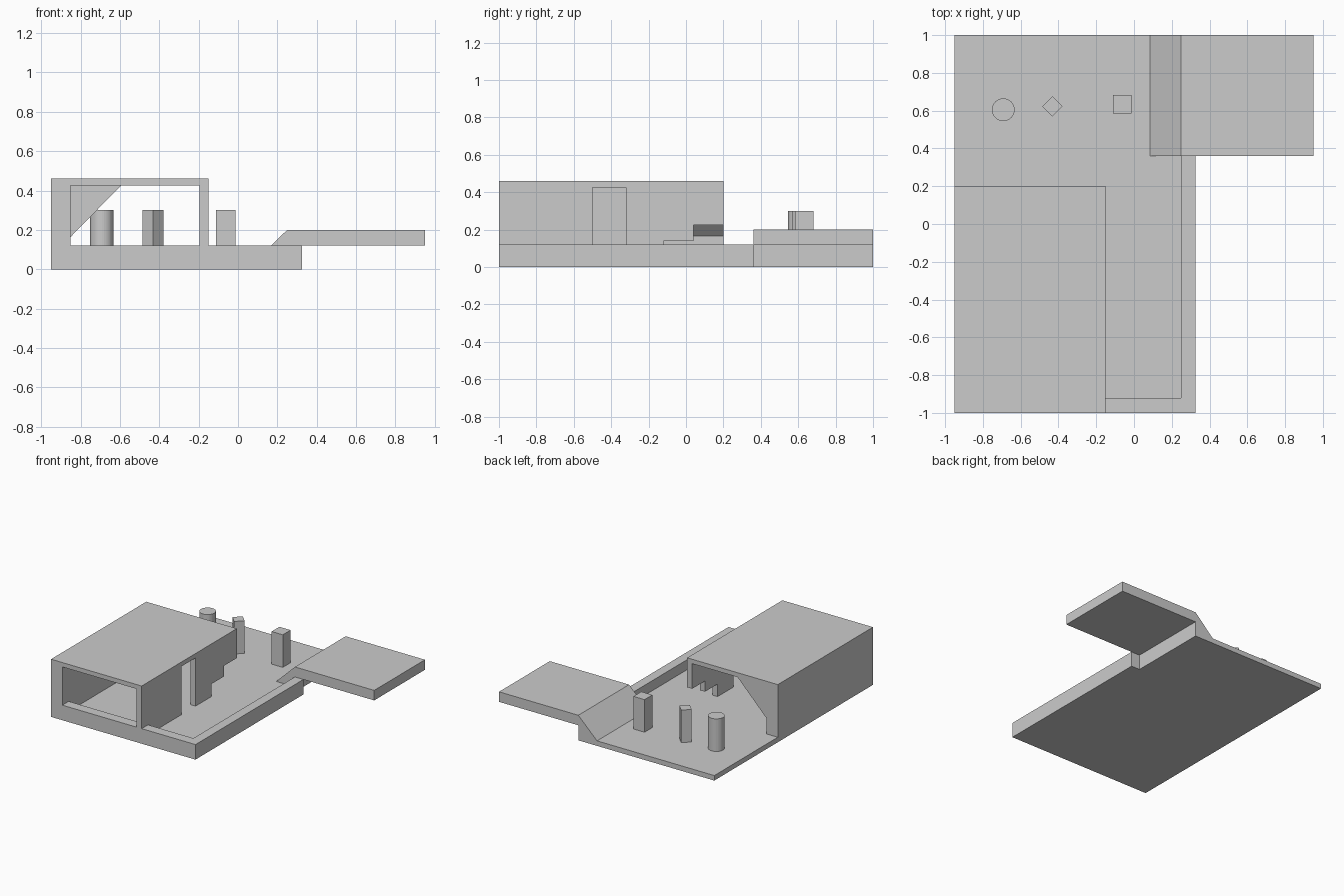
import bpy, bmesh, math
from mathutils import Vector

if "Cube" in bpy.data.objects:
    bpy.data.objects.remove(bpy.data.objects["Cube"])


def prism(name, profile, lo, hi, axis='z'):
    """Extrude a 2D profile from lo to hi along an axis."""
    place = {'x': lambda a, b, c: (c, a, b),
             'y': lambda a, b, c: (a, c, b),
             'z': lambda a, b, c: (a, b, c)}[axis]
    bm = bmesh.new()
    face = bm.faces.new([bm.verts.new(place(a, b, lo)) for a, b in profile])
    ext = bmesh.ops.extrude_face_region(bm, geom=[face])
    verts = [v for v in ext['geom'] if isinstance(v, bmesh.types.BMVert)]
    bmesh.ops.translate(bm, verts=verts, vec=Vector(place(0, 0, hi - lo)))
    bmesh.ops.recalc_face_normals(bm, faces=bm.faces)
    mesh = bpy.data.meshes.new(name)
    bm.to_mesh(mesh)
    bm.free()
    obj = bpy.data.objects.new(name, mesh)
    bpy.context.collection.objects.link(obj)
    return obj


def rect(x0, x1, y0, y1):
    return [(x0, y0), (x1, y0), (x1, y1), (x0, y1)]


FLOOR, RIM, CEIL, ROOF = 0.04, 0.12, 0.425, 0.46

# Recessed floor, open at the back, with a raised rim at front and right
prism("floor", rect(-0.95, 0.25, -0.92, 1), 0, FLOOR)
prism("rim", [(-0.95, -1), (0.325, -1), (0.325, 0.36), (0.25, 0.36),
              (0.25, -0.92), (-0.95, -0.92)], 0, RIM)

# Building: roof, left wall, right wall with doorway and stepped end
prism("roof", rect(-0.95, -0.15, -1, 0.2), CEIL, ROOF)
foot = [(-1, CEIL), (-1, RIM), (-0.92, RIM), (-0.92, FLOOR)]
prism("left_wall", foot + [(0.2, FLOOR), (0.2, CEIL)], -0.95, -0.85, 'x')
prism("right_wall_front", foot + [(-0.5, FLOOR), (-0.5, CEIL)], -0.195, -0.15, 'x')
prism("right_wall_stepped", [(-0.32, CEIL), (-0.32, FLOOR), (-0.12, FLOOR),
      (-0.12, 0.14), (0.04, 0.14), (0.04, 0.225), (0.2, 0.225), (0.2, CEIL)],
      -0.195, -0.15, 'x')

# Sloped brace in the back corner of the building
prism("corner_brace", [(-0.85, 0.165), (-0.595, CEIL), (-0.85, CEIL)], -0.12, 0.2, 'y')

# Overhanging platform with its ramp
prism("platform_ramp", [(0.085, FLOOR), (0.25, 0.2), (0.95, 0.2), (0.95, RIM),
                        (0.25, RIM), (0.25, FLOOR)], 0.36, 1, 'y')

# Three pillars: round, diamond and square
for name, x, y, r, sides, turn in (("round_pillar", -0.692, 0.605, 0.06, 32, 0),
                                   ("diamond_pillar", -0.432, 0.623, 0.054, 4, 0),
                                   ("square_pillar", -0.063, 0.633, 0.0695, 4, math.pi / 4)):
    ring = [(x + r * math.cos(turn + 2 * math.pi * i / sides),
             y + r * math.sin(turn + 2 * math.pi * i / sides)) for i in range(sides)]
    prism(name, ring, FLOOR, 0.30)
